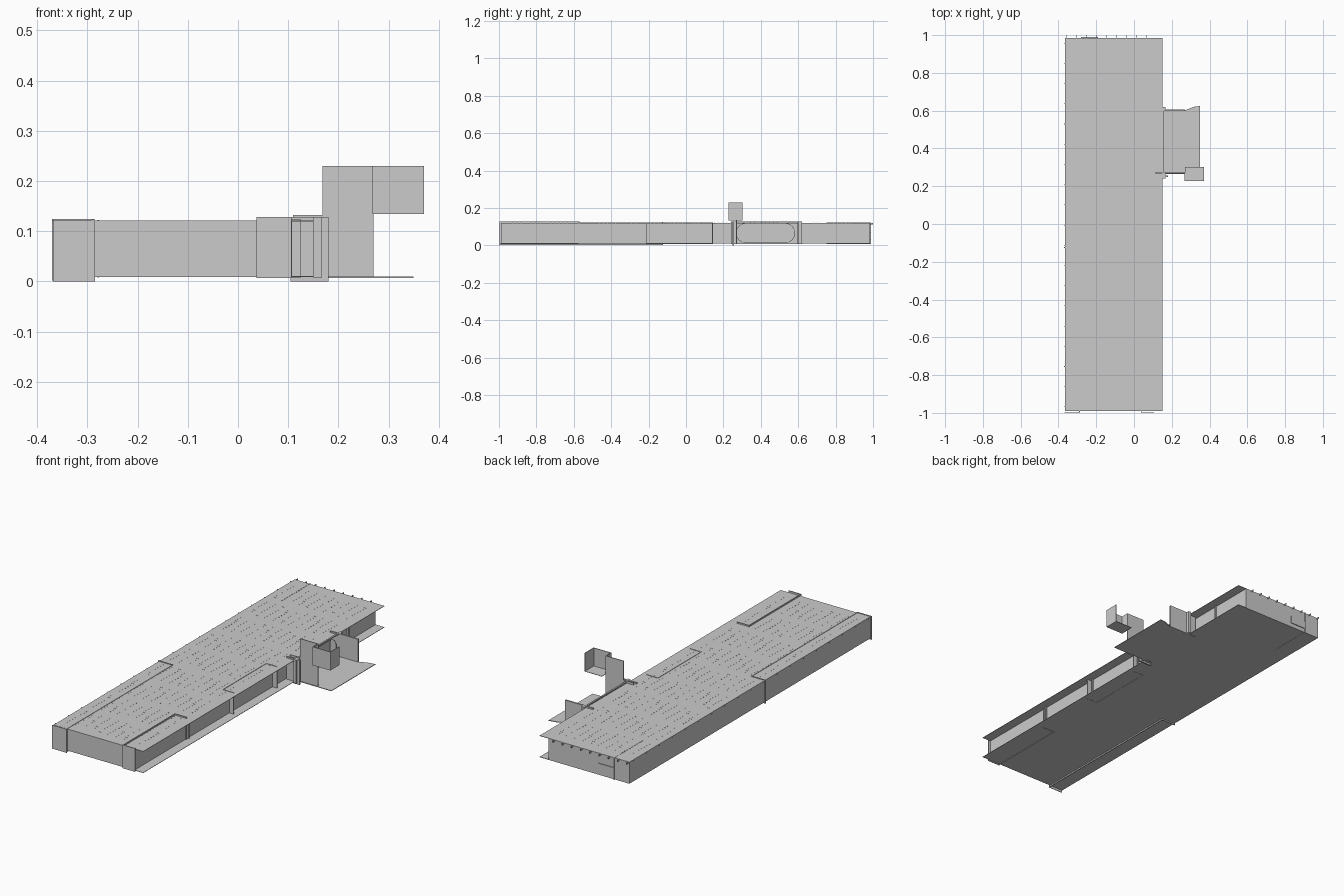
import bpy, bmesh, math

if "Cube" in bpy.data.objects:
    bpy.data.objects.remove(bpy.data.objects["Cube"])

def boxes(name, specs):
    """One object made of axis-aligned boxes (x0, x1, y0, y1, z0, z1)."""
    bm = bmesh.new()
    for x0, x1, y0, y1, z0, z1 in specs:
        vs = bmesh.ops.create_cube(bm, size=1)['verts']
        for v in vs:
            v.co = ((x0 + x1) / 2 + v.co.x * (x1 - x0),
                    (y0 + y1) / 2 + v.co.y * (y1 - y0),
                    (z0 + z1) / 2 + v.co.z * (z1 - z0))
    me = bpy.data.meshes.new(name)
    bm.to_mesh(me)
    bm.free()
    ob = bpy.data.objects.new(name, me)
    bpy.context.collection.objects.link(ob)
    return ob

def prism(name, outline, z0, z1):
    """Extrude a flat outline upward."""
    bm = bmesh.new()
    face = bm.faces.new([bm.verts.new((x, y, z0)) for x, y in outline])
    top = bmesh.ops.extrude_face_region(bm, geom=[face])['geom']
    for v in top:
        if isinstance(v, bmesh.types.BMVert):
            v.co.z = z1
    bmesh.ops.recalc_face_normals(bm, faces=bm.faces)
    me = bpy.data.meshes.new(name)
    bm.to_mesh(me)
    bm.free()
    ob = bpy.data.objects.new(name, me)
    bpy.context.collection.objects.link(ob)
    return ob

T = 0.002                       # sheet thickness
XL, XR, XW = -0.365, 0.15, 0.10  # left edge, plate edge, recessed right wall
YF, YB = -0.99, 0.985
ZF, ZR = 0.009, 0.121

# Roof and floor sheets, overhanging the right wall
boxes("roof", [(XL, XR, YF, YB, ZR - T, ZR)])
boxes("floor", [(XL, XR, YF, YB, ZF, ZF + T)])

# Outer walls
boxes("outer_walls", [
    (XL, XL + T, YF, YB, ZF, ZR),
    (XW - T, XW, YF, YB, ZF, ZR),
    (XL, XW, YF, YF + T, ZF, ZR),
    (XL, XW, YB - T, YB, ZF, ZR)])

# Inner partitions whose edges break through roof and floor
boxes("left_partition", [
    (-0.368, -0.285, -0.997, -0.994, 0.0, 0.122),
    (-0.29, -0.286, -0.995, -0.125, 0.002, 0.123),
    (-0.37, -0.286, -0.127, -0.123, 0.002, 0.124)])
boxes("right_front_partition", [
    (0.037, 0.107, -0.998, -0.994, 0.007, 0.128),
    (0.037, 0.041, -0.996, -0.57, 0.007, 0.128),
    (0.037, 0.107, -0.574, -0.57, 0.007, 0.128)])
boxes("right_middle_partition", [
    (0.06, 0.064, -0.21, 0.14, 0.008, 0.123),
    (0.06, 0.125, -0.214, -0.21, 0.008, 0.123),
    (0.06, 0.125, 0.14, 0.144, 0.008, 0.123)])
boxes("back_partition", [(-0.28, -0.277, 0.75, 0.99, 0.008, 0.122),
                         (-0.28, -0.19, 0.985, 0.989, 0.03, 0.07)])

# Mullions on the recessed wall
boxes("wall_mullions", [(XW, XW + 0.008, y, y + 0.008, ZF, ZR)
                        for y in (-0.56, -0.2, 0.15, 0.75)])

# Small fins along the back and left edges
boxes("back_fins", [(-0.36 + i * 0.053, -0.357 + i * 0.053, YB, 1.0, 0.113, ZR)
                    for i in range(9)])
boxes("left_fins", [(-0.37, XL, -0.97 + i * 0.107, -0.967 + i * 0.107, 0.117, ZR)
                    for i in range(19)])

# Rows of tiny rib ends on the roof
boxes("roof_rib_ends", [
    (-0.33 + i * 0.046, -0.32 + i * 0.046,
     -0.93 + g * 0.212 + j * 0.021, -0.928 + g * 0.212 + j * 0.021, ZR - T, ZR + 0.0006)
    for i in range(10) for g in range(9) for j in range(8)])

# Entrance floor with a flared back corner
prism("entrance_floor", [(0.15, 0.265), (0.35, 0.265), (0.35, 0.625),
                         (0.315, 0.62), (0.27, 0.602), (0.15, 0.602)], 0.007, 0.010)

# Entrance side walls and jambs
boxes("entrance_walls", [
    (0.11, 0.27, 0.268, 0.272, 0.007, 0.132),
    (0.11, 0.27, 0.597, 0.605, 0.007, 0.128)])
boxes("entrance_jambs", [
    (0.105, 0.18, 0.248, 0.256, 0.0, 0.128),
    (0.15, 0.166, 0.24, 0.27, 0.007, 0.128),
    (0.15, 0.166, 0.598, 0.62, 0.007, 0.128)])
boxes("entrance_lintel", [(0.15, 0.158, 0.255, 0.605, 0.122, 0.128)])

# Rounded opening trim
cu = bpy.data.curves.new("opening_trim", 'CURVE')
cu.dimensions = '3D'
cu.bevel_depth = 0.0012
cu.bevel_resolution = 1
pts = []
for cy, start in ((0.53, -90), (0.32, 90)):
    for k in range(13):
        a = math.radians(start + k * 15)
        pts.append((0.156, cy + 0.052 * math.cos(a), 0.066 + 0.052 * math.sin(a)))
sp = cu.splines.new('POLY')
sp.points.add(len(pts) - 1)
for p, c in zip(sp.points, pts):
    p.co = (*c, 1)
sp.use_cyclic_u = True
bpy.context.collection.objects.link(bpy.data.objects.new("opening_trim", cu))

# Raised panel and open-backed tray beside the entrance
boxes("raised_panel", [(0.168, 0.27, 0.268, 0.272, 0.13, 0.23)])
boxes("raised_tray", [
    (0.27, 0.37, 0.228, 0.231, 0.134, 0.23),
    (0.367, 0.37, 0.228, 0.303, 0.134, 0.23),
    (0.268, 0.271, 0.228, 0.272, 0.134, 0.23),
    (0.27, 0.37, 0.228, 0.303, 0.134, 0.136)])
